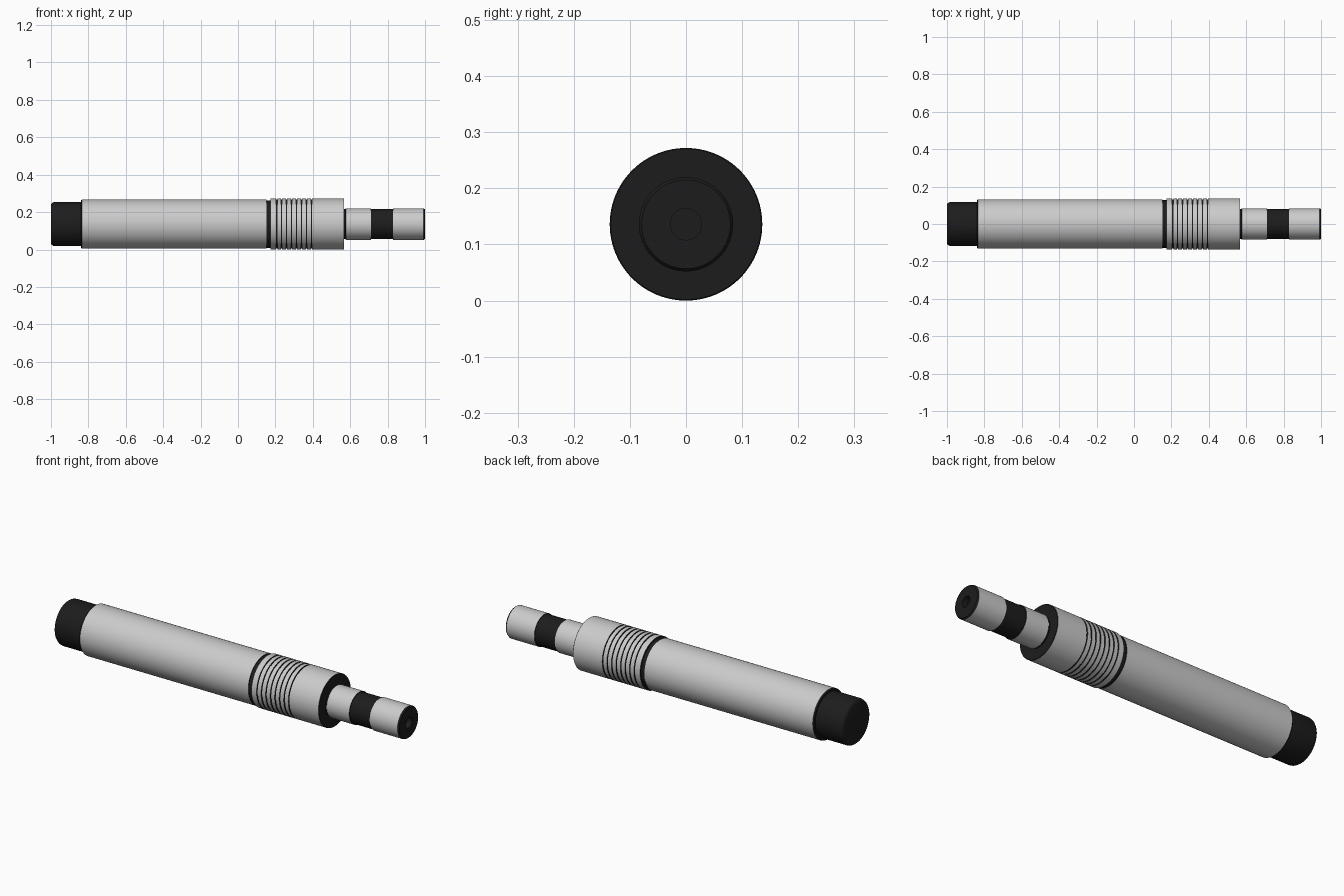
import bpy, bmesh
from math import sin, cos, pi, radians

if "Cube" in bpy.data.objects:
    bpy.data.objects.remove(bpy.data.objects["Cube"])

SEG = 96
R = 0.136  # largest radius, also the height of the axis

black = bpy.data.materials.new("black")
black.diffuse_color = (0.012, 0.012, 0.012, 1)
black.use_nodes = True
black.node_tree.nodes["Principled BSDF"].inputs["Base Color"].default_value = black.diffuse_color


def lathe(name, profile, mat=None):
    """Spin an (x, radius) profile, listed from -x to +x, around the long axis."""
    bm = bmesh.new()
    rings = []
    for x, r in profile:
        n = SEG if r > 0 else 1
        rings.append([bm.verts.new((x, r * cos(2 * pi * i / SEG), R + r * sin(2 * pi * i / SEG)))
                      for i in range(n)])
    for a, b in zip(rings, rings[1:]):
        for i in range(SEG):
            j = (i + 1) % SEG
            if len(a) == 1:
                bm.faces.new((a[0], b[j], b[i]))
            elif len(b) == 1:
                bm.faces.new((a[i], a[j], b[0]))
            else:
                bm.faces.new((a[i], a[j], b[j], b[i]))
    bmesh.ops.reverse_faces(bm, faces=bm.faces)
    bm.normal_update()
    # face outwards whichever way the spin ran
    f = max(bm.faces, key=lambda f: f.calc_center_median().z)
    c = f.calc_center_median()
    if f.normal.z < -1e-4:
        bmesh.ops.reverse_faces(bm, faces=bm.faces)
    me = bpy.data.meshes.new(name)
    bm.to_mesh(me)
    bm.free()
    ob = bpy.data.objects.new(name, me)
    bpy.context.collection.objects.link(ob)
    if mat:
        me.materials.append(mat)
    bpy.ops.object.select_all(action='DESELECT')
    bpy.context.view_layer.objects.active = ob
    ob.select_set(True)
    bpy.ops.object.shade_smooth_by_angle(angle=radians(30))
    return ob


# Rear cap with rounded rim, up to the dark edge of the barrel
lathe("rear_cap", [(-1, 0), (-1, 0.104), (-0.996, 0.111), (-0.989, 0.116), (-0.98, 0.118),
                   (-0.84, 0.118), (-0.84, 0.126), (-0.834, 0.131)], black)
# Main barrel
lathe("barrel", [(-0.834, 0.131), (0.152, 0.131)])
# Dark seal between barrel and collar
lathe("seal_ring", [(0.152, 0.131), (0.152, 0.127), (0.174, 0.127), (0.174, R)], black)

# Collar bands separated by narrow dark grooves
start, w = 0.174, 0.006
for k in range(8):
    x = 0.204 + k * 0.0265
    lathe(f"collar_band_{k + 1}", [(start, R), (x, R)])
    lathe(f"collar_groove_{k + 1}", [(x, R), (x, R - 0.005), (x + w, R - 0.005), (x + w, R)], black)
    start = x + w
lathe("collar_sleeve", [(start, R), (0.566, R)])
lathe("collar_end", [(0.566, R), (0.568, R - 0.002), (0.568, 0.08), (0.573, 0.08), (0.578, 0.084)], black)

# Stem with dark grip band and a bored tip
lathe("stem_rear", [(0.578, 0.084), (0.71, 0.084)])
lathe("stem_band", [(0.71, 0.084), (0.71, 0.08), (0.83, 0.08), (0.83, 0.084)], black)
lathe("stem_front", [(0.83, 0.084), (0.993, 0.084)])
lathe("stem_tip", [(0.993, 0.084), (1, 0.079), (1, 0.028), (0.97, 0.028), (0.97, 0)], black)
